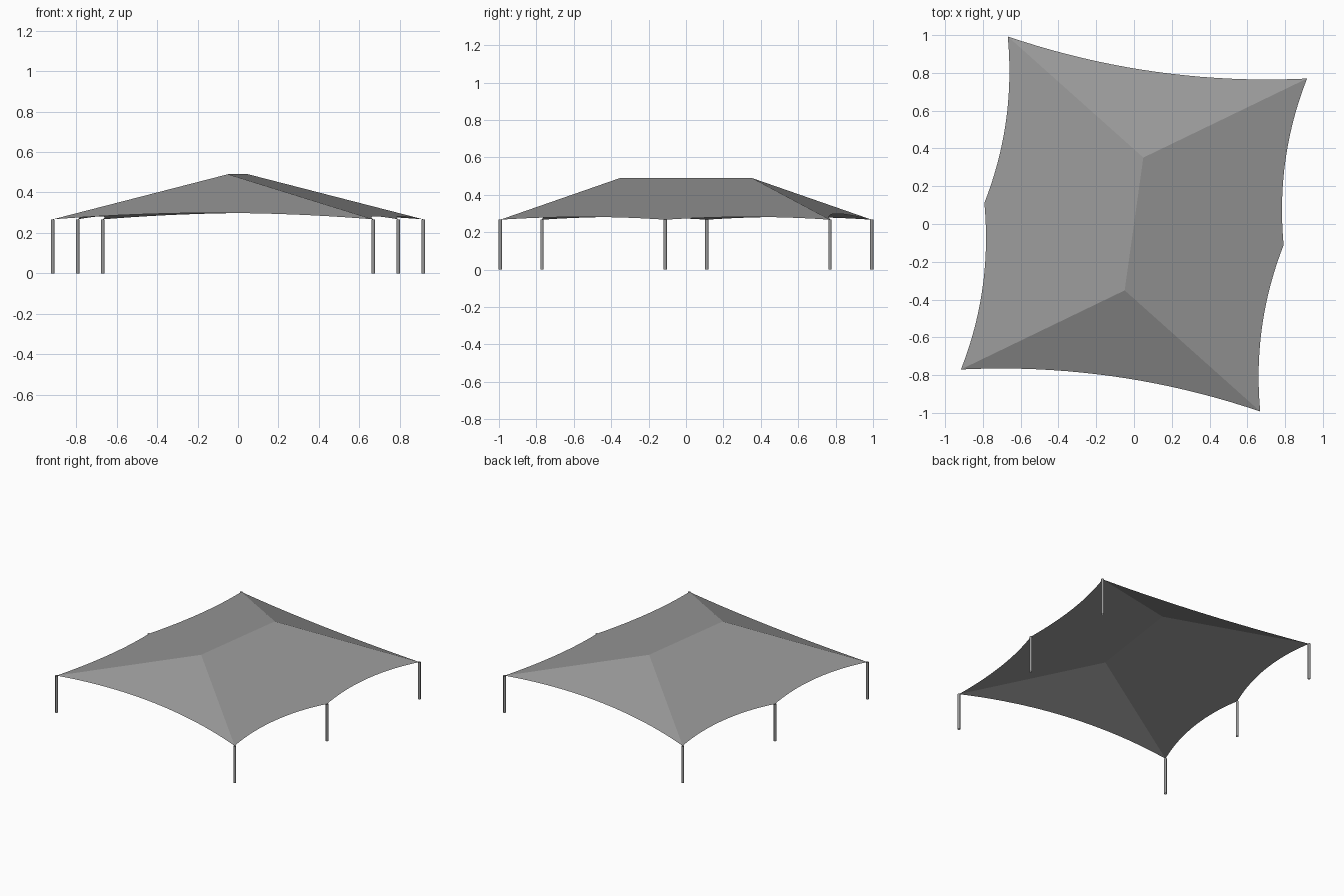
import bpy, bmesh
from math import radians
from mathutils import Vector, Matrix

if "Cube" in bpy.data.objects:
    bpy.data.objects.remove(bpy.data.objects["Cube"])

W, L, RIDGE = 0.80, 0.89, 0.355      # half width, half length, half ridge
EAVE, TOP, POST_R = 0.267, 0.49, 0.009
TURN = Matrix.Rotation(radians(-8), 4, 'Z')

grey = bpy.data.materials.new("dark_grey")
grey.diffuse_color = (0.32, 0.32, 0.32, 1)
grey.use_nodes = True
grey.node_tree.nodes["Principled BSDF"].inputs["Base Color"].default_value = grey.diffuse_color


def finish(name, bm):
    bmesh.ops.transform(bm, matrix=TURN, verts=bm.verts)
    me = bpy.data.meshes.new(name)
    bm.to_mesh(me)
    bm.free()
    me.materials.append(grey)
    ob = bpy.data.objects.new(name, me)
    bpy.context.collection.objects.link(ob)
    return ob


def scallop(a, b, sag, up, n=20):
    """Points from a to b, pulled along 'up' (up the roof plane) by a parabola."""
    a, b = Vector(a), Vector(b)
    return [a.lerp(b, i / n) + up * (4 * sag * (i / n) * (1 - i / n))
            for i in range(n + 1)]


# Fabric canopy: four flat panels with curved free edges
bm = bmesh.new()
rise = TOP - EAVE
for s in (1, -1):
    r1, r2 = Vector((0, s * RIDGE, TOP)), Vector((0, -s * RIDGE, TOP))
    a, b = (s * W, s * L, EAVE), (-s * W, s * L, EAVE)
    m, e = (s * W, 0, EAVE), (s * W, -s * L, EAVE)
    up_end = Vector((0, -s, rise / (L - RIDGE)))
    up_side = Vector((-s, 0, rise / W))
    end = scallop(a, b, 0.076, up_end)
    side = scallop(e, m, 0.053, up_side) + scallop(m, a, 0.053, up_side)[1:]
    for pts in (end + [r1], side + [r1, r2]):
        bm.faces.new([bm.verts.new(p) for p in pts])
bmesh.ops.remove_doubles(bm, verts=bm.verts, dist=1e-4)
bmesh.ops.triangulate(bm, faces=bm.faces)
bmesh.ops.recalc_face_normals(bm, faces=bm.faces)
if sum(f.normal.z for f in bm.faces) < 0:
    bmesh.ops.reverse_faces(bm, faces=bm.faces)
finish("canopy", bm)

# Six round, open-ended tube posts
names = {-1: "front", 0: "middle", 1: "back"}
for sx in (-1, 1):
    for sy in (-1, 0, 1):
        bm = bmesh.new()
        bmesh.ops.create_cone(
            bm, cap_ends=False, segments=12, radius1=POST_R, radius2=POST_R,
            depth=EAVE, matrix=Matrix.Translation((sx * W, sy * L, EAVE / 2)))
        ob = finish(f"{names[sy]}_{'right' if sx > 0 else 'left'}_post", bm)
        for p in ob.data.polygons:
            p.use_smooth = True
